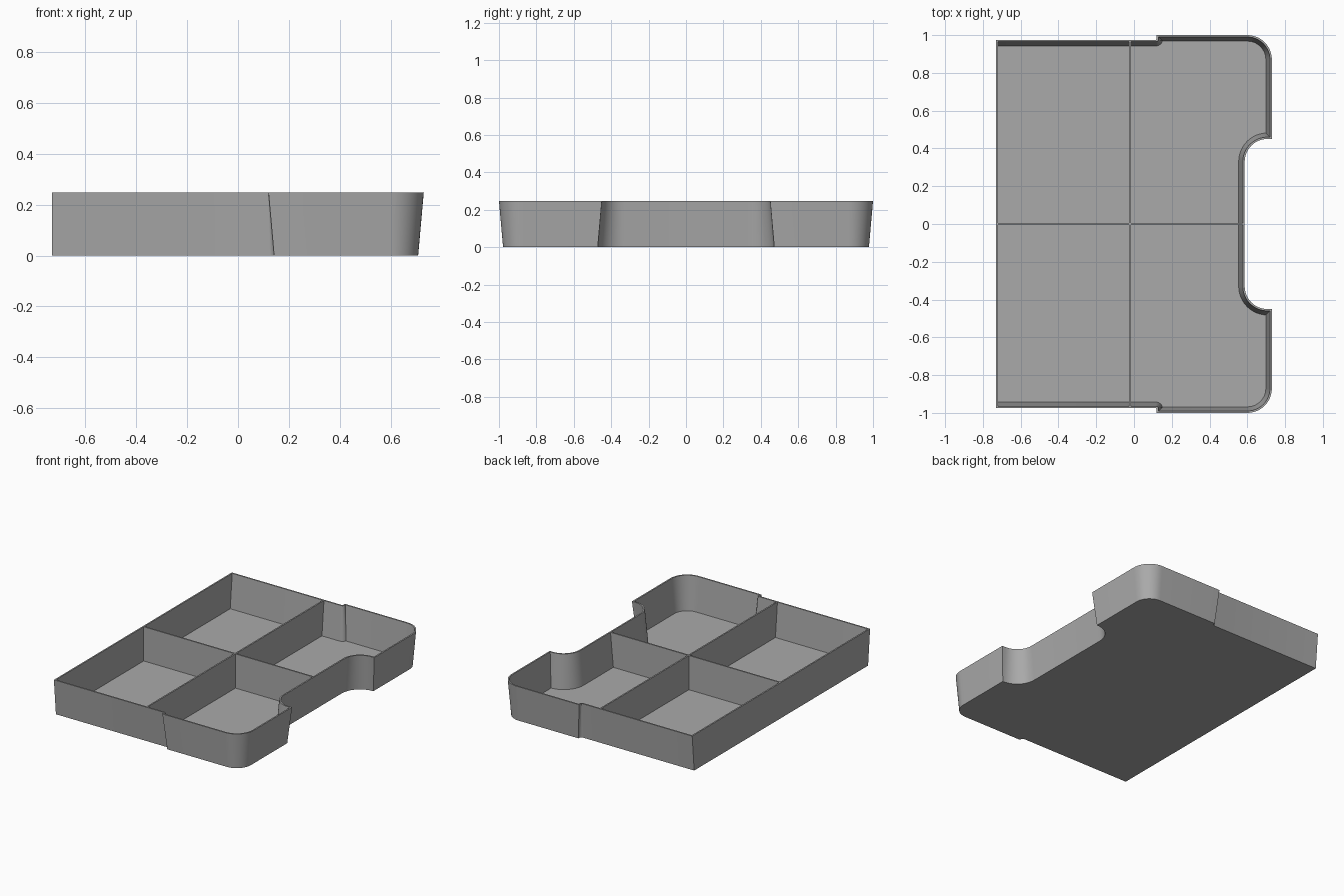
import bpy, bmesh
from math import sin, cos, radians
from mathutils import Vector

if "Cube" in bpy.data.objects:
    bpy.data.objects.remove(bpy.data.objects["Cube"])

HEIGHT, WALL, DRAFT, LEFT = 0.247, 0.01, 0.022, -0.73

grey = bpy.data.materials.new("plain grey")
grey.use_nodes = True
colour = (0.4, 0.4, 0.4, 1)
grey.diffuse_color = colour
grey.node_tree.nodes["Principled BSDF"].inputs["Base Color"].default_value = colour


def arc(cx, cy, r, start, end, steps=12):
    angles = [radians(start + (end - start) * i / steps) for i in range(steps + 1)]
    return [Vector((cx + r * cos(a), cy + r * sin(a))) for a in angles]


def inset(points, d, left_x):
    """Move a clockwise outline inward, keeping the straight back edge at left_x."""
    result = []
    for i, p in enumerate(points):
        a = (p - points[i - 1]).normalized()
        b = (points[(i + 1) % len(points)] - p).normalized()
        n1, n2 = Vector((a.y, -a.x)), Vector((b.y, -b.x))
        q = p + (n1 + n2) * d / (1 + n1.dot(n2))
        q.y = max(d - 1, min(1 - d, q.y))
        if p.x < LEFT + 0.001:
            q.x = left_x
        result.append(q)
    return result


def finish(bm, name):
    bmesh.ops.remove_doubles(bm, verts=bm.verts, dist=0.0001)
    bmesh.ops.recalc_face_normals(bm, faces=bm.faces)
    mesh = bpy.data.meshes.new(name)
    bm.to_mesh(mesh)
    bm.free()
    mesh.materials.append(grey)
    obj = bpy.data.objects.new(name, mesh)
    bpy.context.collection.objects.link(obj)
    return obj


# Half outline: narrow end, side step, round corner, notch
half = [Vector((LEFT, 0.975))]
half += arc(0.116, 0.979, 0.004, -90, 0, 6)
half += [Vector((0.12, 1.0))]
half += arc(0.60, 0.87, 0.13, 90, 0)
half += [Vector((0.73, 0.45))]
half += arc(0.706, 0.33, 0.12, 90, 180)
outline = half + [Vector((p.x, -p.y)) for p in reversed(half)]

# Tray shell: outer wall, rim, inner wall, floor
levels = [
    (inset(outline, DRAFT, LEFT), 0),
    (outline, HEIGHT),
    (inset(outline, WALL, LEFT + WALL), HEIGHT),
    (inset(outline, DRAFT + WALL, LEFT + WALL), WALL),
]
bm = bmesh.new()
rings = [[bm.verts.new((p.x, p.y, z)) for p in pts] for pts, z in levels]
for low, high in zip(rings, rings[1:]):
    for i in range(len(low)):
        bm.faces.new((low[i - 1], low[i], high[i], high[i - 1]))
bm.faces.new(rings[0])
bm.faces.new(rings[-1])
tray = finish(bm, "tray_shell")
bpy.context.view_layer.objects.active = tray
tray.select_set(True)
bpy.ops.object.shade_smooth_by_angle(angle=radians(30))


# Dividers: thin plates whose ends follow the sloping walls
def divider(name, profile, axis, centre):
    bm = bmesh.new()
    sides = []
    for offset in (-WALL / 2, WALL / 2):
        c = centre + offset
        sides.append([bm.verts.new((u, c, z) if axis == "x" else (c, u, z)) for u, z in profile])
    for i in range(4):
        bm.faces.new((sides[0][i - 1], sides[0][i], sides[1][i], sides[1][i - 1]))
    for side in sides:
        bm.faces.new(side)
    finish(bm, name)


base = WALL / 2
divider("cross_divider", [(-0.948, base), (0.948, base), (0.969, HEIGHT), (-0.969, HEIGHT)], "y", -0.021)
divider("long_divider", [(LEFT + base, base), (0.559, base), (0.58, HEIGHT), (LEFT + base, HEIGHT)], "x", 0)
